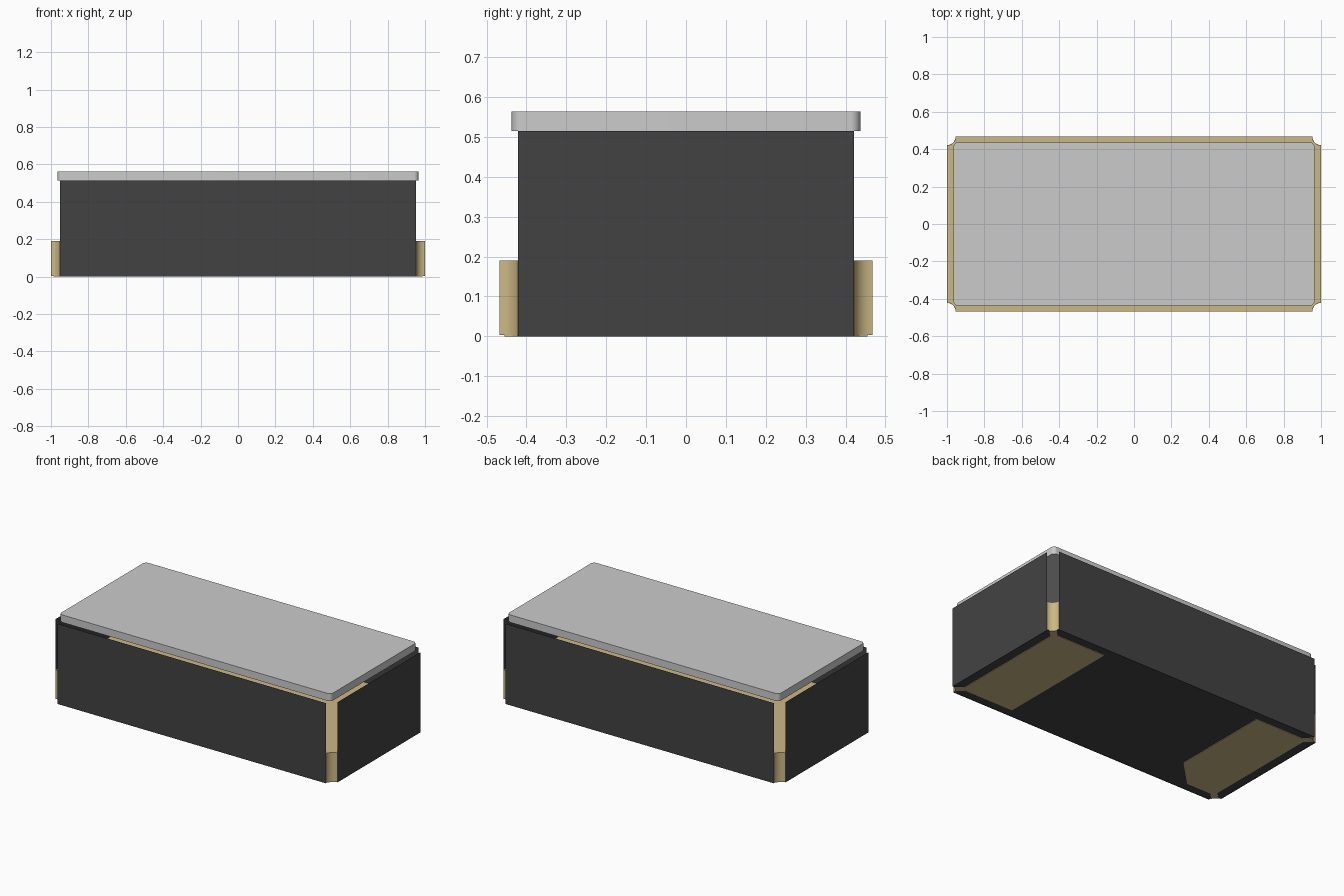
import bpy, bmesh
from math import sin, cos, pi, radians

cube = bpy.data.objects.get("Cube")
if cube:
    bpy.data.objects.remove(cube, do_unlink=True)

HX, HY = 1.0, 0.468       # half sizes of the package
NOTCH = 0.047             # corner notch radius
BASE_TOP, WALL_TOP, LID_TOP = 0.19, 0.515, 0.563
FLOOR = 0.003


def material(name, r, g, b):
    m = bpy.data.materials.new(name)
    m.use_nodes = True
    m.diffuse_color = (r, g, b, 1)
    m.node_tree.nodes["Principled BSDF"].inputs["Base Color"].default_value = (r, g, b, 1)
    return m


gold = material("gold plating", 0.6, 0.48, 0.23)
dark = material("dark ceramic", 0.055, 0.055, 0.055)
silver = material("silver lid metal", 0.6, 0.6, 0.6)


def finish(name, bm, mats):
    mesh = bpy.data.meshes.new(name)
    bm.to_mesh(mesh)
    bm.free()
    for m in mats:
        mesh.materials.append(m)
    ob = bpy.data.objects.new(name, mesh)
    bpy.context.collection.objects.link(ob)
    bpy.ops.object.select_all(action='DESELECT')
    ob.select_set(True)
    bpy.context.view_layer.objects.active = ob
    bpy.ops.object.shade_smooth_by_angle(angle=radians(30))
    return ob


def prism(outline, z0, z1):
    """Closed upright prism over an outline."""
    bm = bmesh.new()
    face = bm.faces.new([bm.verts.new((x, y, z0)) for x, y in outline])
    ext = bmesh.ops.extrude_face_region(bm, geom=[face], use_keep_orig=True)
    for v in ext["geom"]:
        if isinstance(v, bmesh.types.BMVert):
            v.co.z = z1
    bmesh.ops.recalc_face_normals(bm, faces=bm.faces[:])
    return bm


def corner_outline(hx, hy, r, concave, steps=8):
    """Counter-clockwise rectangle with round or notched corners."""
    pts = []
    for i, (sx, sy) in enumerate([(1, 1), (-1, 1), (-1, -1), (1, -1)]):
        for k in range(steps + 1):
            t = k / steps * pi / 2
            if concave:
                a = (i * pi / 2) + 1.5 * pi - t
                cx, cy = sx * hx, sy * hy
            else:
                a = i * pi / 2 + t
                cx, cy = sx * (hx - r), sy * (hy - r)
            pts.append((cx + r * cos(a), cy + r * sin(a)))
    return pts


# Gold-topped base slab with notched corners and a dark underside
bm = prism(corner_outline(HX, HY, NOTCH, True), FLOOR, BASE_TOP)
long_sides = [f for f in bm.faces if abs(f.normal.z) < 0.5
              and max(e.calc_length() for e in f.edges) > 0.5]
bmesh.ops.delete(bm, geom=long_sides, context='FACES_ONLY')
for f in bm.faces:
    f.material_index = 1 if f.normal.z < -0.5 else 0
finish("base_slab", bm, [gold, dark])

# Four thin ceramic walls, open at the corners
bm = bmesh.new()
wx, wy = HX - NOTCH, HY - NOTCH
for a, b in [((-wx, -HY), (wx, -HY)), ((HX, -wy), (HX, wy)),
             ((wx, HY), (-wx, HY)), ((-HX, wy), (-HX, -wy))]:
    bm.faces.new([bm.verts.new(p) for p in
                  [(*a, 0), (*b, 0), (*b, WALL_TOP), (*a, WALL_TOP)]])
finish("side_walls", bm, [dark])

# Metal lid with rounded corners
finish("lid", prism(corner_outline(0.965, 0.437, 0.025, False), WALL_TOP, LID_TOP), [silver])

# Contact pads with tabs running into the corner notches
tab = [(0.915, 0.41), (0.955, 0.455), (0.965, 0.435), (0.987, 0.423), (0.94, 0.38)]
for side, name in [(1, "left_pad"), (-1, "right_pad")]:
    if side == 1:
        inner = [(0.565, -0.41), (0.565, 0.41)]
    else:
        inner = [(0.74, -0.41), (0.57, -0.24), (0.57, 0.41)]
    outline = inner + tab + [(x, -y) for x, y in reversed(tab)]
    finish(name, prism([(side * x, y) for x, y in outline], 0, FLOOR + 0.001), [gold])
